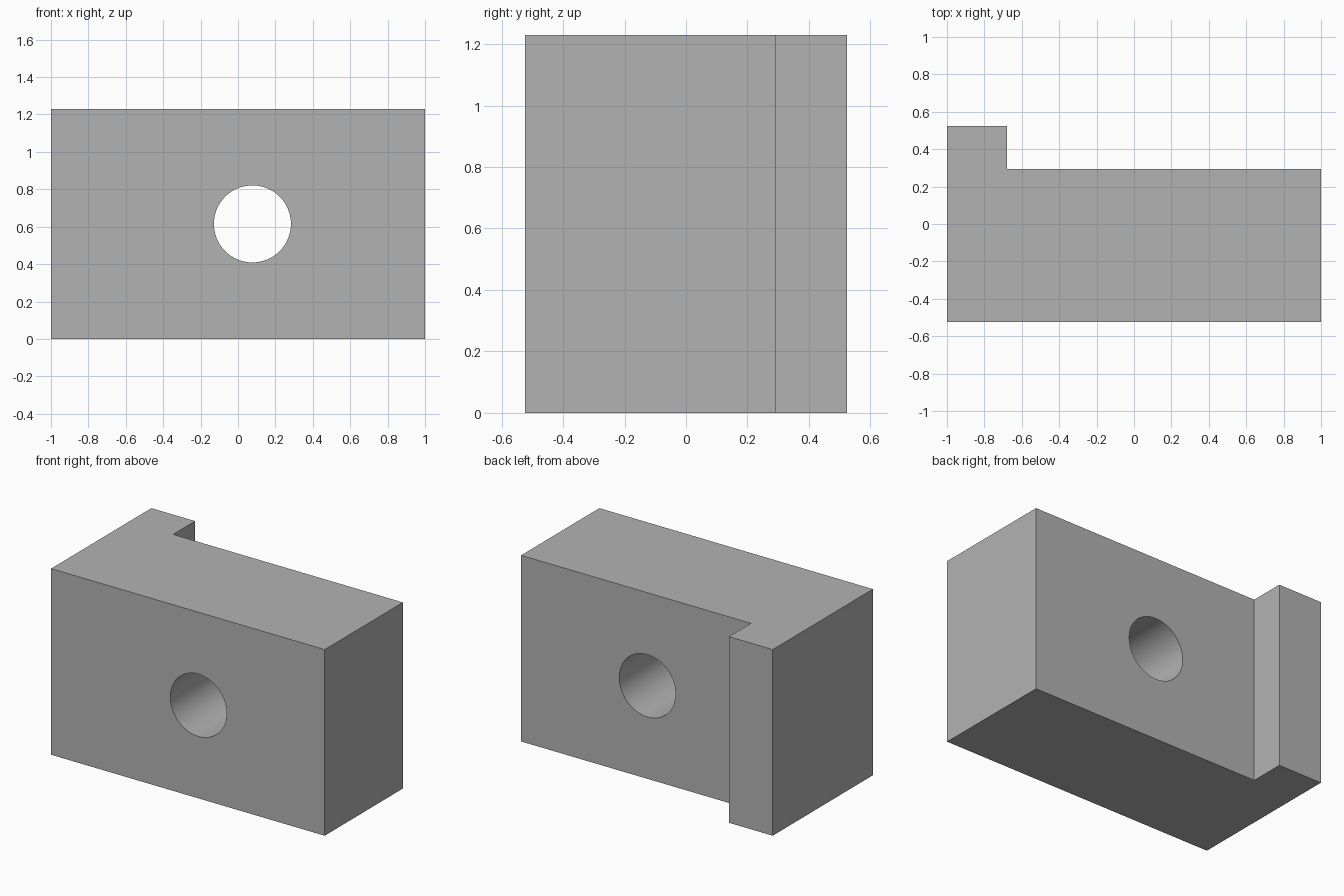
import bpy
import bmesh
from mathutils import Matrix
from math import radians

cube = bpy.data.objects.get("Cube")
if cube:
    bpy.data.objects.remove(cube, do_unlink=True)

HEIGHT = 1.23
BACK, STEP, FRONT = 0.523, 0.293, -0.523

# Plain grey finish
grey = bpy.data.materials.new("plain_grey")
grey.use_nodes = True
colour = (0.45, 0.45, 0.45, 1)
grey.diffuse_color = colour
grey.node_tree.nodes["Principled BSDF"].inputs["Base Color"].default_value = colour


def make_object(name, bm):
    bmesh.ops.recalc_face_normals(bm, faces=bm.faces)
    mesh = bpy.data.meshes.new(name)
    bm.to_mesh(mesh)
    bm.free()
    mesh.materials.append(grey)
    obj = bpy.data.objects.new(name, mesh)
    bpy.context.collection.objects.link(obj)
    return obj


# Block: L-shaped plan extruded upwards, with a lip along one back edge
plan = [(-1, FRONT), (1, FRONT), (1, STEP), (-0.68, STEP), (-0.68, BACK), (-1, BACK)]
bm = bmesh.new()
base = bm.faces.new([bm.verts.new((x, y, 0)) for x, y in plan])
top = bmesh.ops.extrude_face_region(bm, geom=[base], use_keep_orig=True)["geom"]
bmesh.ops.translate(bm, vec=(0, 0, HEIGHT),
                    verts=[v for v in top if isinstance(v, bmesh.types.BMVert)])
block = make_object("stepped_block", bm)

# Round hole from front to back
bm = bmesh.new()
bmesh.ops.create_cone(bm, cap_ends=True, segments=64, radius1=0.206, radius2=0.206, depth=2,
                      matrix=Matrix.Translation((0.077, 0, HEIGHT / 2))
                      @ Matrix.Rotation(radians(90), 4, "X"))
cutter = make_object("hole_cutter", bm)
cutter.hide_render = True

hole = block.modifiers.new("through_hole", "BOOLEAN")
hole.operation = "DIFFERENCE"
hole.solver = "EXACT"
hole.object = cutter

# Apply the hole, then smooth its wall while keeping the edges sharp
bpy.ops.object.select_all(action="DESELECT")
block.select_set(True)
bpy.context.view_layer.objects.active = block
bpy.ops.object.modifier_apply(modifier=hole.name)
bpy.data.objects.remove(cutter, do_unlink=True)
bpy.ops.object.shade_smooth_by_angle(angle=radians(30))
